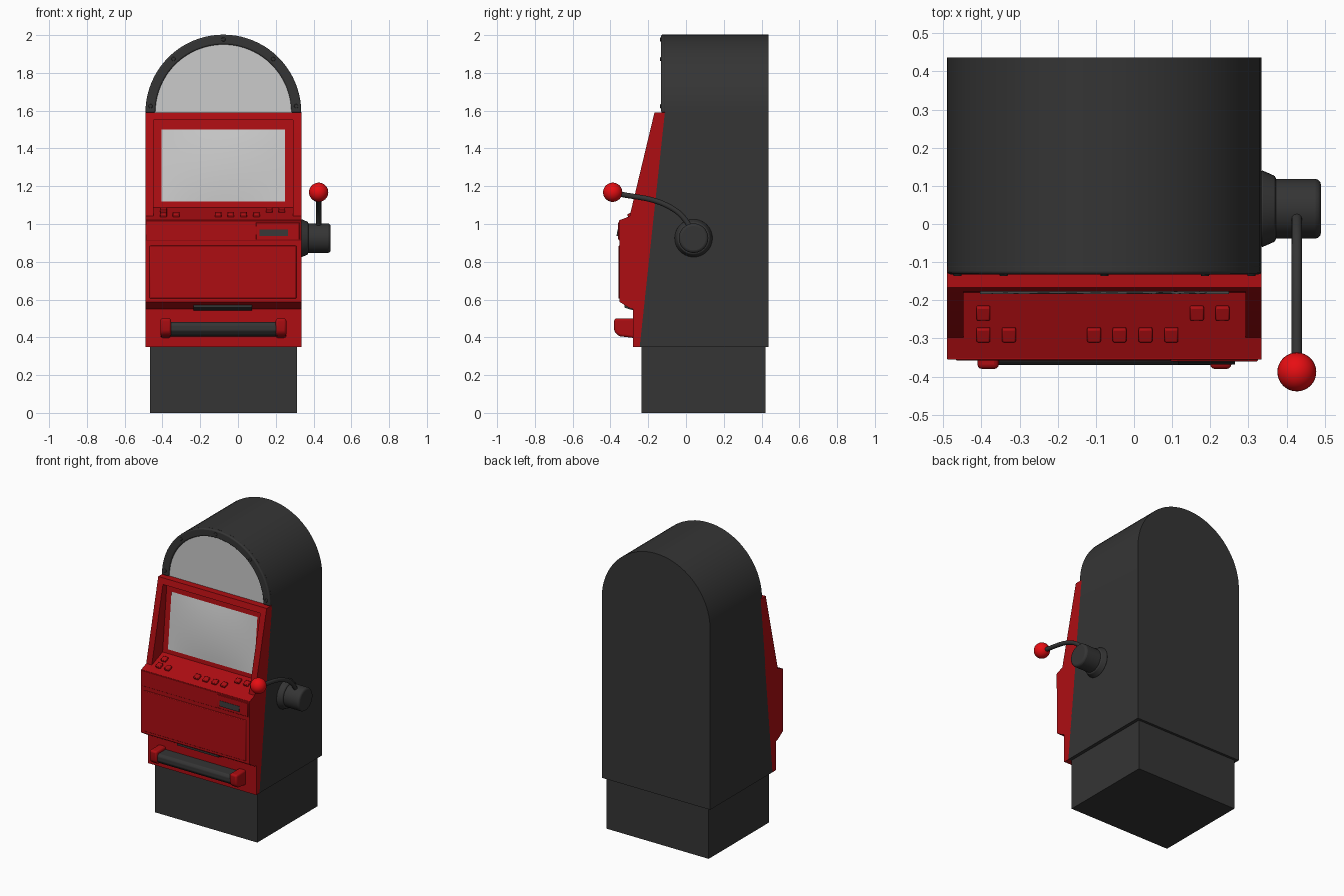
import bpy, bmesh
from math import sin, cos, pi, radians, atan
from mathutils import Vector

if "Cube" in bpy.data.objects:
    bpy.data.objects.remove(bpy.data.objects["Cube"])

CX, HW, SPRING = -0.0775, 0.4125, 1.59      # cabinet centre, half width, arch spring line
X0, X1 = CX - HW, CX + HW
SLOPE = 0.125 / 1.24                        # lean of the cabinet front


def front(z):
    return -0.245 + (z - 0.35) * SLOPE


def material(name, r, g, b):
    m = bpy.data.materials.new(name)
    m.diffuse_color = (r, g, b, 1)
    m.use_nodes = True
    m.node_tree.nodes["Principled BSDF"].inputs["Base Color"].default_value = m.diffuse_color
    return m


DARK = material("charcoal", 0.035, 0.035, 0.035)
RED = material("red", 0.42, 0.004, 0.006)
BRIGHT = material("bright_red", 0.8, 0.004, 0.006)


def finish(ob, name, mat=None, bevel=0, segs=2):
    ob.name = ob.data.name = name
    if mat:
        ob.data.materials.append(mat)
    bpy.ops.object.select_all(action='DESELECT')
    ob.select_set(True)
    bpy.context.view_layer.objects.active = ob
    if ob.type == 'MESH':
        bpy.ops.object.shade_smooth_by_angle(angle=radians(30))
    if bevel:
        m = ob.modifiers.new("bevel", 'BEVEL')
        m.width, m.segments, m.limit_method = bevel, segs, 'ANGLE'
    return ob


def from_bm(bm, name, mat=None, bevel=0, segs=2, recalc=True):
    if recalc:
        bmesh.ops.recalc_face_normals(bm, faces=bm.faces)
    me = bpy.data.meshes.new(name)
    bm.to_mesh(me)
    bm.free()
    ob = bpy.data.objects.new(name, me)
    bpy.context.collection.objects.link(ob)
    return finish(ob, name, mat, bevel, segs)


def prism(name, pts, a, b, axis, mat=None, bevel=0, segs=2):
    """Extrude an outline along x (points are y,z) or along y (points are x,z)."""
    bm = bmesh.new()
    place = (lambda p, t: (t, p[0], p[1])) if axis == 'X' else (lambda p, t: (p[0], t, p[1]))
    r0 = [bm.verts.new(place(p, a)) for p in pts]
    r1 = [bm.verts.new(place(p, b)) for p in pts]
    bm.faces.new(r0)
    bm.faces.new(r1)
    n = len(pts)
    for i in range(n):
        bm.faces.new((r0[i], r0[(i + 1) % n], r1[(i + 1) % n], r1[i]))
    return from_bm(bm, name, mat, bevel, segs)


def box(name, x, y, z, mat, bevel=0):
    return prism(name, [(y[0], z[0]), (y[1], z[0]), (y[1], z[1]), (y[0], z[1])], *x, 'X', mat, bevel)


def arc(r, n=40):
    return [(CX + r * cos(pi * i / n), SPRING + r * sin(pi * i / n)) for i in range(n + 1)]


def disc_x(name, r0, r1, xa, xb, mat, bevel):
    bpy.ops.mesh.primitive_cone_add(vertices=40, radius1=r0, radius2=r1, depth=xb - xa,
                                    location=((xa + xb) / 2, 0.04, 0.925), rotation=(0, pi / 2, 0))
    return finish(bpy.context.object, name, mat, bevel, 3)


# Cabinet: leaning lower front, upright arched top
bm = bmesh.new()
fa = [bm.verts.new((x, -0.112, z)) for x, z in arc(HW)]
ba = [bm.verts.new((x, 0.437, z)) for x, z in arc(HW)]
fl = [bm.verts.new((x, front(0.35), 0.35)) for x in (X0, X1)]
bl = [bm.verts.new((x, 0.437, 0.35)) for x in (X0, X1)]
f_loop, b_loop = fa + fl, ba + bl
n = len(f_loop)
for i in range(n):
    j = (i + 1) % n
    bm.faces.new((f_loop[i], f_loop[j], b_loop[j], b_loop[i]))
for top, low in ((fa, fl), (ba, bl)):
    bm.faces.new(top)
    bm.faces.new((top[0], top[-1], low[0], low[1]))
from_bm(bm, "cabinet", DARK)
box("plinth", (-0.467, 0.312), (-0.235, 0.42), (0, 0.355), DARK)

# Arched sign: rim, pane and rivets
prism("arch_rim", arc(HW) + arc(0.36)[::-1], -0.132, -0.105, 'Y', DARK, 0.008, 3)
prism("arch_pane", arc(0.365), -0.12, -0.108, 'Y')
for deg in (5, 47, 90, 133, 175):
    t = radians(deg)
    bpy.ops.mesh.primitive_cylinder_add(vertices=16, radius=0.011, depth=0.012, rotation=(pi / 2, 0, 0),
                                        location=(CX + 0.387 * cos(t), -0.131, SPRING + 0.387 * sin(t)))
    finish(bpy.context.object, "arch_rivet", DARK, 0.003)

# Red front: console, side wings, top bar
prism("console", [(-0.24, 0.35), (-0.28, 0.35), (-0.28, 0.55), (-0.30, 0.555), (-0.352, 0.588), (-0.352, 1.02),
                  (-0.18, 1.087), (-0.13, 1.575), (-0.11, 1.575)], X0, X1, 'X', RED)
for s in (-1, 1):
    a, b = sorted((CX + s * HW, CX + s * 0.37))
    prism("side_wing", [(-0.112, 1.59), (-0.167, 1.59), (-0.297, 1.047), (-0.297, 1.03), (-0.175, 1.03)],
          a, b, 'X', RED)
prism("top_bar", [(-0.112, 1.59), (-0.167, 1.59), (-0.177, 1.55), (-0.115, 1.55)], X0, X1, 'X', RED)

# Screen bezel and slightly domed screen, both leaning with the cabinet
ZS = 1.309
tilt = (pi / 2 - atan(SLOPE), 0, 0)
bm = bmesh.new()
face = bm.faces.new([bm.verts.new((x * 0.357, y * 0.222, 0)) for x, y in ((-1, -1), (1, -1), (1, 1), (-1, 1))])
bmesh.ops.inset_region(bm, faces=[face], thickness=0.034)
bmesh.ops.delete(bm, geom=[face], context='FACES')
bezel = from_bm(bm, "screen_bezel", RED, recalc=False)
bezel.location, bezel.rotation_euler = (CX, front(ZS) - 0.032, ZS), tilt
solid = bezel.modifiers.new("thickness", 'SOLIDIFY')
solid.thickness, solid.offset = 0.026, -1
bm = bmesh.new()
bmesh.ops.create_grid(bm, x_segments=16, y_segments=12, size=1)
for v in bm.verts:
    v.co = Vector((v.co.x * 0.327, v.co.y * 0.192, 0.012 * (1 - v.co.x ** 2) * (1 - v.co.y ** 2)))
screen = from_bm(bm, "screen", recalc=False)
screen.location, screen.rotation_euler = (CX, front(ZS) - 0.016, ZS), tilt

# Push buttons on the sloping shelf
shelf = 0.067 / 0.172
spots = [(-0.395, -0.233), (0.165, -0.233), (0.232, -0.233)]
spots += [(x, -0.29) for x in (-0.395, -0.328, -0.105, -0.038, 0.03, 0.098)]
for x, y in spots:
    bpy.ops.mesh.primitive_cube_add(size=1, location=(x, y, 1.02 + (y + 0.352) * shelf + 0.004),
                                    rotation=(atan(shelf), 0, 0), scale=(0.036, 0.038, 0.022))
    bpy.ops.object.transform_apply(location=False, rotation=False)
    finish(bpy.context.object, "button", RED, 0.004)

# Belly door: raised border strips around a sunk seam
box("console_band", (X0, X1), (-0.356, -0.33), (0.912, 1.018), RED, 0.003)
box("belly_door", (X0 + 0.022, X1 - 0.026), (-0.358, -0.34), (0.605, 0.885), RED, 0.004)

# Note acceptor and its dark slot
box("acceptor_plate", (0.095, 0.325), (-0.36, -0.345), (0.917, 1.008), RED, 0.003)
prism("acceptor_slot", [(-0.35, 0.972), (-0.362, 0.972), (-0.368, 0.936), (-0.35, 0.936)], 0.115, 0.265, 'X', DARK)

# Ticket lip under the belly
prism("ticket_lip", [(-0.28, 0.575), (-0.325, 0.572), (-0.325, 0.557), (-0.28, 0.543)], -0.235, 0.075, 'X', DARK)

# Coin tray with red end caps
prism("coin_tray", [(-0.27, 0.48), (-0.358, 0.48), (-0.37, 0.465), (-0.37, 0.435), (-0.35, 0.412), (-0.27, 0.402)],
      -0.37, 0.215, 'X', DARK, 0.006, 3)
for s in (-1, 1):
    a, b = sorted((CX + s * 0.333, CX + s * 0.277))
    prism("tray_end", [(-0.27, 0.50), (-0.38, 0.50), (-0.38, 0.44), (-0.373, 0.42), (-0.352, 0.406), (-0.27, 0.396)],
          a, b, 'X', RED, 0.012, 3)

# Pull lever: flange, hub, bent rod and ball
disc_x("lever_flange", 0.102, 0.085, 0.333, 0.372, DARK, 0.006)
disc_x("lever_hub", 0.078, 0.078, 0.36, 0.49, DARK, 0.014)
cu = bpy.data.curves.new("lever_rod", 'CURVE')
cu.dimensions, cu.bevel_depth, cu.bevel_resolution, cu.use_fill_caps = '3D', 0.014, 4, True
sp = cu.splines.new('BEZIER')
path = [(0.03, 0.95), (0.005, 1.01), (-0.095, 1.095), (-0.38, 1.165)]
sp.bezier_points.add(len(path) - 1)
for p, (y, z) in zip(sp.bezier_points, path):
    p.co = (0.427, y, z)
    p.handle_left_type = p.handle_right_type = 'AUTO'
rod = bpy.data.objects.new("lever_rod", cu)
bpy.context.collection.objects.link(rod)
finish(rod, "lever_rod", DARK)
bpy.ops.mesh.primitive_uv_sphere_add(segments=32, ring_count=16, radius=0.051, location=(0.427, -0.388, 1.168))
finish(bpy.context.object, "lever_ball", BRIGHT)
